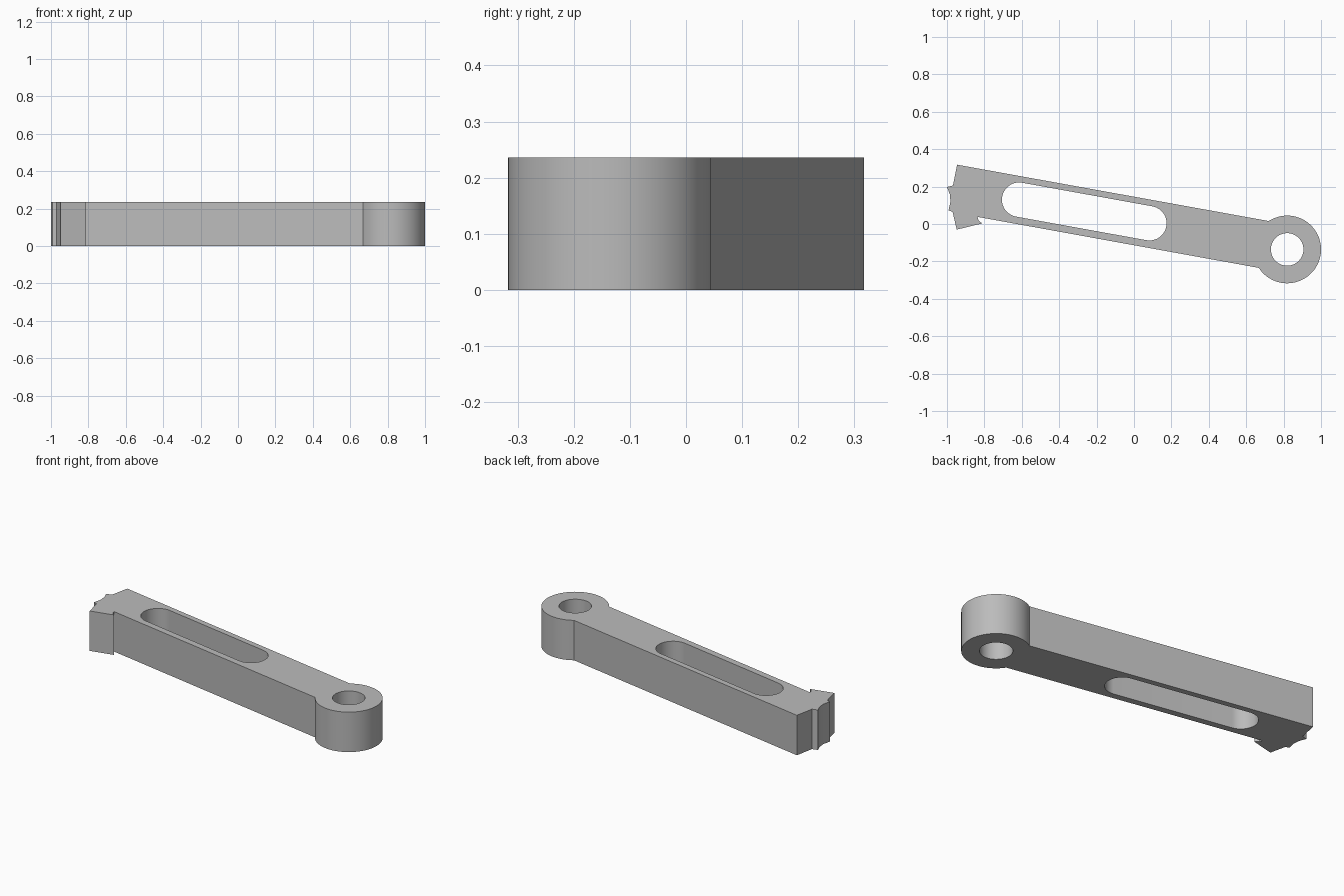
import bpy, bmesh
from math import radians, cos, sin

HEIGHT = 0.236

cube = bpy.data.objects.get("Cube")
if cube:
    bpy.data.objects.remove(cube, do_unlink=True)


def arc(cx, cy, r, start, end, steps):
    """Points on an arc, angles in degrees."""
    angles = [radians(start + (end - start) * i / steps) for i in range(steps + 1)]
    return [(cx + r * cos(a), cy + r * sin(a)) for a in angles]


# Toothed head at the left end, running counter-clockwise from the top corner
head = [(-0.946, 0.317), (-0.968, 0.206), (-1.0, 0.198), (-0.985, 0.16),
        (-0.981, 0.12), (-0.992, 0.072), (-0.97, 0.066), (-0.948, -0.03),
        (-0.812, 0.003), (-0.832, 0.02), (-0.836, 0.038)]

# Arm edges run straight from the head to the round eye
eye_x, eye_y = 0.819, -0.136
eye = arc(eye_x, eye_y, 0.181, -147, 123, 64)
eye_hole = arc(eye_x, eye_y, 0.087, 0, 354, 59)

# Long slot with round ends, parallel to the arm
tilt = -10.2
slot = (arc(-0.614, 0.13, 0.092, tilt + 90, tilt + 270, 32)
        + arc(0.082, 0.004, 0.092, tilt - 90, tilt + 90, 32))

# Filled profile with two openings, extruded to the full height
curve = bpy.data.curves.new("arm_profile", "CURVE")
curve.dimensions = "2D"
curve.fill_mode = "BOTH"
curve.extrude = HEIGHT / 2
for loop in (head + eye, eye_hole, slot):
    spline = curve.splines.new("POLY")
    spline.points.add(len(loop) - 1)
    for point, (x, y) in zip(spline.points, loop):
        point.co = (x, y, 0, 1)
    spline.use_cyclic_u = True
profile = bpy.data.objects.new("arm_profile", curve)
bpy.context.collection.objects.link(profile)
bpy.context.view_layer.update()
evaluated = profile.evaluated_get(bpy.context.evaluated_depsgraph_get())
mesh = bpy.data.meshes.new_from_object(evaluated)
bpy.data.objects.remove(profile, do_unlink=True)

# Weld caps to walls and stand the part on the ground
bm = bmesh.new()
bm.from_mesh(mesh)
bmesh.ops.remove_doubles(bm, verts=bm.verts, dist=0.0005)
bmesh.ops.dissolve_limit(bm, angle_limit=radians(0.5), verts=bm.verts, edges=bm.edges)
bmesh.ops.recalc_face_normals(bm, faces=bm.faces)
bmesh.ops.translate(bm, verts=bm.verts, vec=(0, 0, HEIGHT / 2))
bm.to_mesh(mesh)
bm.free()

arm = bpy.data.objects.new("slotted_arm", mesh)
mesh.name = "slotted_arm"
bpy.context.collection.objects.link(arm)

# Plain grey material
grey = bpy.data.materials.new("light_grey")
grey.use_nodes = True
colour = (0.5, 0.5, 0.5, 1)
grey.diffuse_color = colour
grey.node_tree.nodes["Principled BSDF"].inputs["Base Color"].default_value = colour
mesh.materials.clear()
mesh.materials.append(grey)

# Smooth round walls, keep corners sharp
bpy.ops.object.select_all(action="DESELECT")
arm.select_set(True)
bpy.context.view_layer.objects.active = arm
bpy.ops.object.shade_smooth_by_angle(angle=radians(20))
